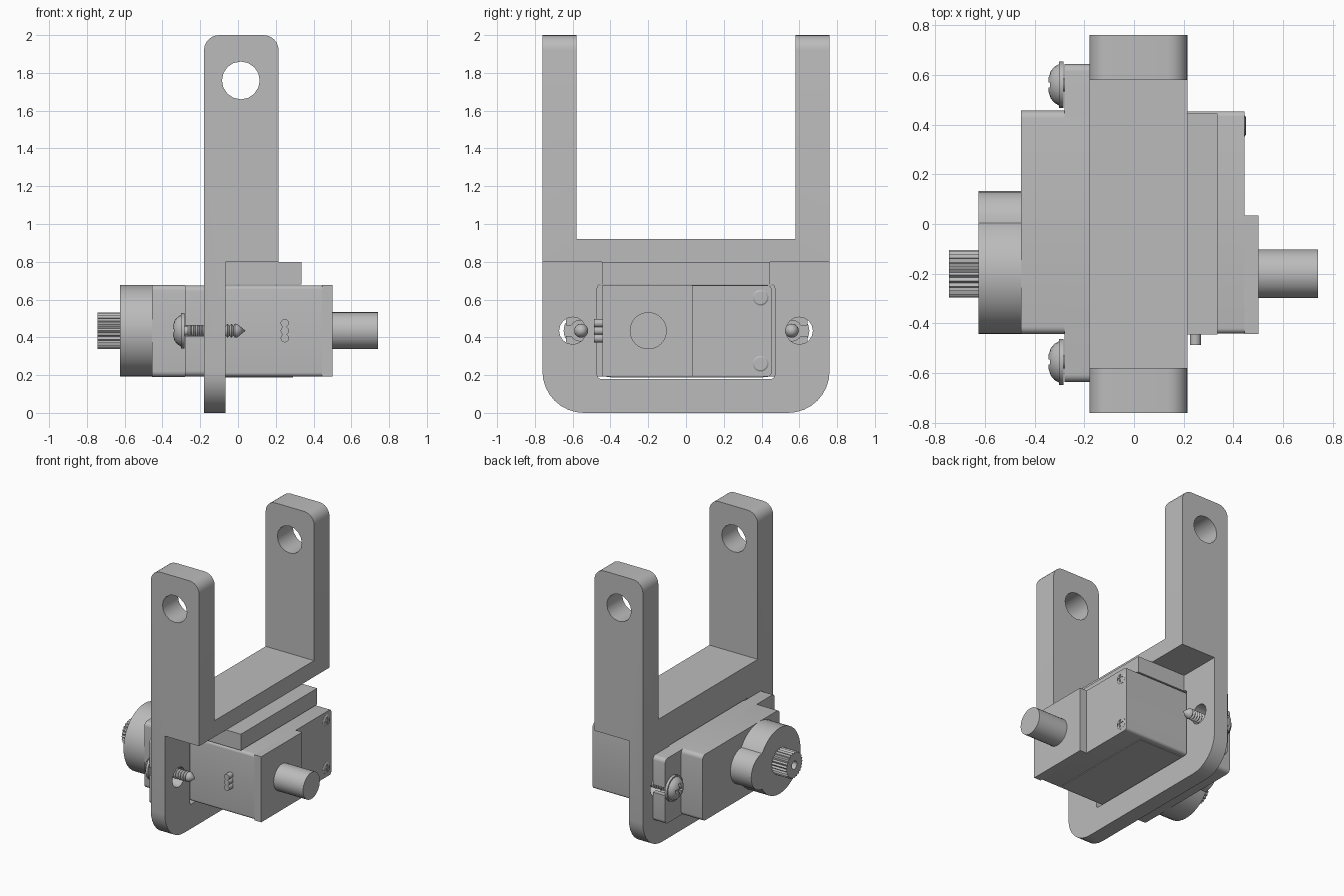
import bpy, bmesh, math

cube = bpy.data.objects.get("Cube")
if cube:
    bpy.data.objects.remove(cube, do_unlink=True)

grey = bpy.data.materials.new("plain grey")
grey.use_nodes = True
grey.diffuse_color = (0.5, 0.5, 0.5, 1)
grey.node_tree.nodes["Principled BSDF"].inputs["Base Color"].default_value = (0.5, 0.5, 0.5, 1)

MID = 0.435      # height of the servo axis
SHAFT_Y = -0.2   # sideways position of the output shaft


def finish(name, bm):
    bmesh.ops.recalc_face_normals(bm, faces=bm.faces)
    mesh = bpy.data.meshes.new(name)
    bm.to_mesh(mesh)
    bm.free()
    mesh.materials.append(grey)
    ob = bpy.data.objects.new(name, mesh)
    bpy.context.collection.objects.link(ob)
    return ob


def prism(name, points, lo, hi, axis="x"):
    """Extrude an outline along x (points are y, z) or along y (points are x, z)."""
    bm = bmesh.new()
    place = (lambda u, v, d: (d, u, v)) if axis == "x" else (lambda u, v, d: (u, d, v))
    a = [bm.verts.new(place(u, v, lo)) for u, v in points]
    b = [bm.verts.new(place(u, v, hi)) for u, v in points]
    bm.faces.new(a)
    bm.faces.new(b)
    n = len(a)
    for i in range(n):
        j = (i + 1) % n
        bm.faces.new((a[i], a[j], b[j], b[i]))
    return finish(name, bm)


def circle(u, v, r, n=24):
    return [(u + r * math.cos(math.tau * i / n), v + r * math.sin(math.tau * i / n))
            for i in range(n)]


def rect(u0, u1, v0, v1, r=0.0, seg=5):
    if r == 0:
        return [(u0, v0), (u1, v0), (u1, v1), (u0, v1)]
    pts = []
    corners = [(u1 - r, v1 - r), (u0 + r, v1 - r), (u0 + r, v0 + r), (u1 - r, v0 + r)]
    for k, (cu, cv) in enumerate(corners):
        for i in range(seg + 1):
            t = math.pi / 2 * (k + i / seg)
            pts.append((cu + r * math.cos(t), cv + r * math.sin(t)))
    return pts


def lathe(name, profile, y, z, n=20):
    """Revolve (x, radius) points about an axis along x; the ends are on the axis."""
    bm = bmesh.new()
    rings = []
    for x, r in profile:
        count = 1 if r == 0 else n
        rings.append([bm.verts.new((x, u, v)) for u, v in circle(y, z, r, count)])
    for a, b in zip(rings, rings[1:]):
        for i in range(n):
            j = (i + 1) % n
            if len(a) == 1:
                bm.faces.new((a[0], b[i], b[j]))
            elif len(b) == 1:
                bm.faces.new((a[i], a[j], b[0]))
            else:
                bm.faces.new((a[i], a[j], b[j], b[i]))
    return finish(name, bm)


def combine(ob, other, operation="DIFFERENCE"):
    mod = ob.modifiers.new("combine", "BOOLEAN")
    mod.operation = operation
    mod.solver = "EXACT"
    mod.object = other
    bpy.context.view_layer.objects.active = ob
    bpy.ops.object.modifier_apply(modifier=mod.name)
    bpy.data.objects.remove(other, do_unlink=True)


def cut_cross(ob, y, z, size, lo, hi):
    for a, b in ((size, size * 0.22), (size * 0.22, size)):
        combine(ob, prism("cutter", rect(y - a, y + a, z - b, z + b), lo, hi))


# Bracket: fork outline with rounded bottom corners
base = rect(-0.76, 0.76, 0, 1, 0.22, 8)
bottom = [p for p in base if p[1] < 0.5]
fork = bottom + [(0.76, 2), (0.58, 2), (0.58, 0.92), (-0.58, 0.92), (-0.58, 2), (-0.76, 2)]
bracket = prism("bracket", fork, -0.18, 0.215)

# Rounded arm tips
bm = bmesh.new()
bm.from_mesh(bracket.data)
tips = [e for e in bm.edges if all(v.co.z > 1.99 for v in e.verts)
        and abs(e.verts[0].co.x - e.verts[1].co.x) < 0.001]
bmesh.ops.bevel(bm, geom=tips, offset=0.08, segments=6, profile=0.5, affect="EDGES")
bm.to_mesh(bracket.data)
bm.free()

# Thin lower plate, shelf over the servo, window and bolt holes
combine(bracket, prism("cutter", rect(-1, 1, -0.5, 0.8), -0.065, 0.5))
combine(bracket, prism("cutter", rect(-0.47, 0.47, 0.18, 0.68, 0.02), -0.5, 0.5))
combine(bracket, prism("cutter", circle(0.015, 1.76, 0.1, 16), -1, 1, "y"))
for side in (-1, 1):
    combine(bracket, prism("cutter", circle(side * 0.6, MID, 0.072, 16), -0.5, 0.5))
combine(bracket, prism("shelf", rect(-0.445, 0.445, 0.68, 0.8), -0.1, 0.335), "UNION")

# Servo case in two halves, with a raised cover at the back
prism("servo_case", rect(-0.44, 0.453, 0.193, 0.674, 0.02), -0.28, 0.445)
prism("gear_case", rect(-0.443, 0.456, 0.19, 0.677, 0.03), -0.455, -0.28)
prism("back_cover", rect(-0.443, 0.035, 0.193, 0.677), 0.445, 0.5)
prism("bottom_label", rect(-0.4, 0.41, 0.188, 0.194), -0.17, 0.29)

# Mounting ears with open slots
ears = prism("mounting_ears", rect(-0.635, 0.643, 0.193, 0.674, 0.03), -0.28, -0.18)
for side in (-1, 1):
    combine(ears, prism("cutter", circle(side * 0.56, MID, 0.055, 16), -0.5, 0.1))
    y0, y1 = sorted((side * 0.57, side * 0.8))
    combine(ears, prism("cutter", rect(y0, y1, MID - 0.028, MID + 0.028), -0.5, 0.1))

# Gear housing: large round with a smaller lobe
housing = prism("gear_housing", circle(SHAFT_Y, MID, 0.243, 40), -0.625, -0.45)
combine(housing, prism("lobe", circle(0.0, MID, 0.132, 28), -0.625, -0.45), "UNION")

# Toothed output shaft with a screw hole
teeth = 25
spline = [(SHAFT_Y + r * math.cos(t), MID + r * math.sin(t))
          for i in range(teeth * 2)
          for r, t in [(0.096 if i % 2 else 0.086, math.pi * i / teeth)]]
output = prism("output_spline", spline, -0.745, -0.62)
combine(output, prism("cutter", circle(SHAFT_Y, MID, 0.03, 16), -0.8, -0.65))

# Rear pivot
prism("rear_pivot", circle(SHAFT_Y, MID, 0.098, 32), 0.495, 0.74)

# Mounting screws: washer, domed head, threaded shank and pointed tip
head = [(-0.345, 0), (-0.344, 0.03), (-0.335, 0.055), (-0.32, 0.073), (-0.302, 0.083),
        (-0.302, 0.093), (-0.283, 0.093), (-0.283, 0.026)]
thread = []
for i in range(13):
    x = -0.265 + i * 0.02
    thread += [(x, 0.026), (x + 0.01, 0.037)]
tip = [(-0.003, 0.035), (0.04, 0)]
for label, y in (("front", -0.555), ("back", 0.56)):
    screw = lathe(label + "_mounting_screw", head + thread + tip, y, MID)
    cut_cross(screw, y, MID, 0.045, -0.4, -0.325)

# Case screws in the back face
for label, z in (("lower", 0.26), ("upper", 0.61)):
    case_screw = lathe(label + "_case_screw",
                       [(0.42, 0), (0.42, 0.042), (0.446, 0.042), (0.451, 0.034), (0.451, 0)],
                       0.395, z)
    cut_cross(case_screw, 0.395, z, 0.028, 0.446, 0.5)

# Cable outlet on the front side
for i in range(3):
    prism("cable_%d" % (i + 1), circle(0.247, MID + (i - 1) * 0.04, 0.022, 12),
          -0.486, -0.43, "y")

# Smooth round parts, keep edges sharp
bpy.ops.object.select_all(action="DESELECT")
for ob in bpy.context.collection.objects:
    if ob.type == "MESH":
        ob.select_set(True)
        bpy.context.view_layer.objects.active = ob
bpy.ops.object.shade_smooth_by_angle(angle=math.radians(32))
